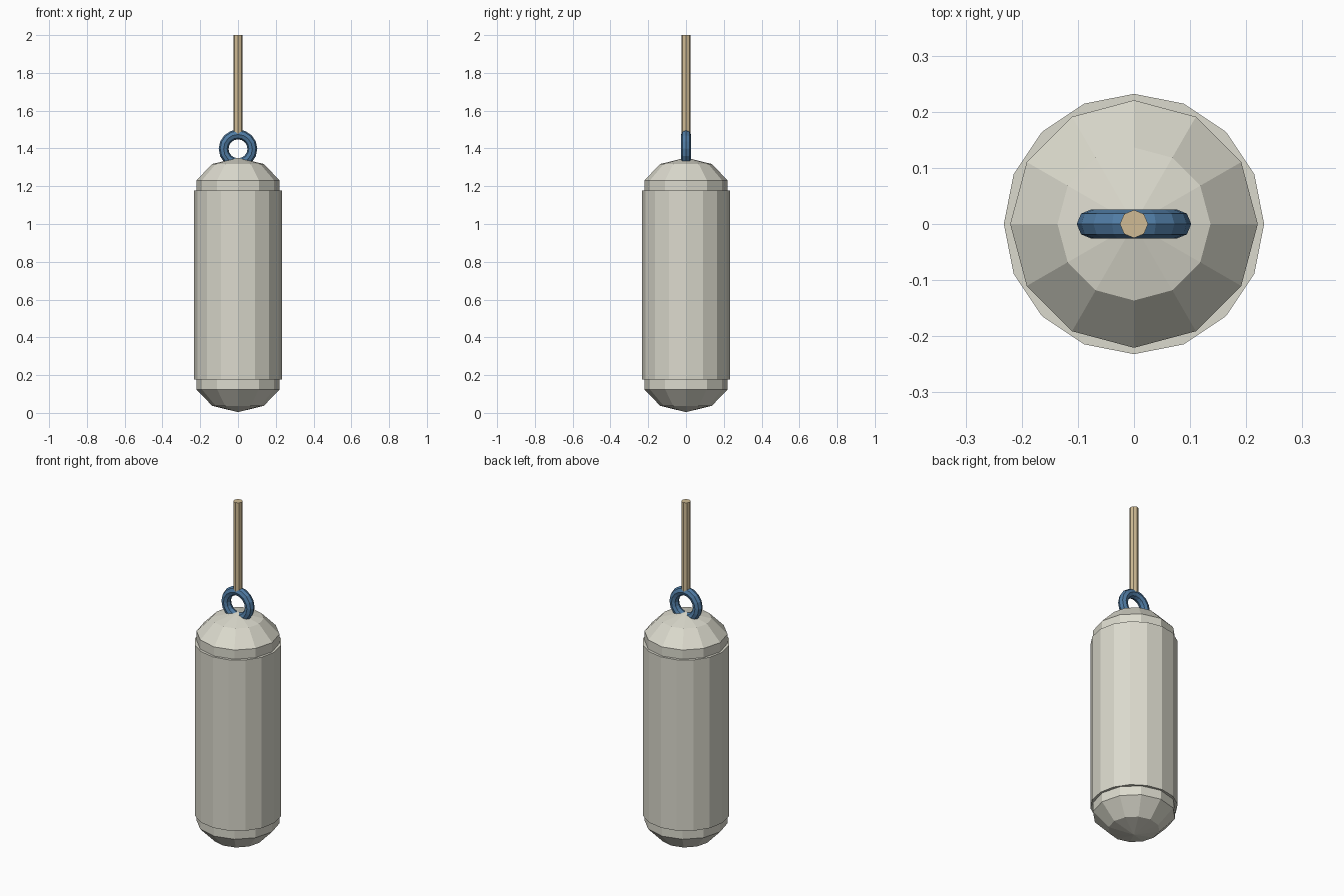
import bpy, math

if "Cube" in bpy.data.objects:
    bpy.data.objects.remove(bpy.data.objects["Cube"])


def material(name, rgb):
    m = bpy.data.materials.new(name)
    m.diffuse_color = (*rgb, 1)
    m.use_nodes = True
    m.node_tree.nodes["Principled BSDF"].inputs["Base Color"].default_value = m.diffuse_color
    return m


shell = material("pale_shell", (0.71, 0.70, 0.61))
blue = material("blue_metal", (0.08, 0.20, 0.37))
tan = material("tan_rope", (0.63, 0.50, 0.30))


def finish(name, mat):
    obj = bpy.context.object
    obj.name = name
    obj.data.materials.append(mat)
    return obj


def cylinder(name, sides, radius, z0, z1, mat):
    bpy.ops.mesh.primitive_cylinder_add(vertices=sides, radius=radius, depth=z1 - z0,
                                        location=(0, 0, (z0 + z1) / 2))
    return finish(name, mat)


BODY_R, BODY_Z0, BODY_Z1 = 0.232, 0.178, 1.177

# Main body
cylinder("body", 16, BODY_R, BODY_Z0, BODY_Z1, shell)

# Flattened low-poly domes on both ends
for name, z in (("bottom_cap", BODY_Z0), ("top_cap", BODY_Z1)):
    bpy.ops.mesh.primitive_uv_sphere_add(segments=12, ring_count=5, radius=BODY_R,
                                         location=(0, 0, z))
    finish(name, shell).scale.z = 0.75

# Upright hanging ring
bpy.ops.mesh.primitive_torus_add(major_segments=16, minor_segments=8, major_radius=0.076,
                                 minor_radius=0.026, location=(0, 0, 1.398),
                                 rotation=(math.pi / 2, 0, 0))
finish("hanging_ring", blue)

# Rope
cylinder("rope", 8, 0.025, 1.48, 2.0, tan)
